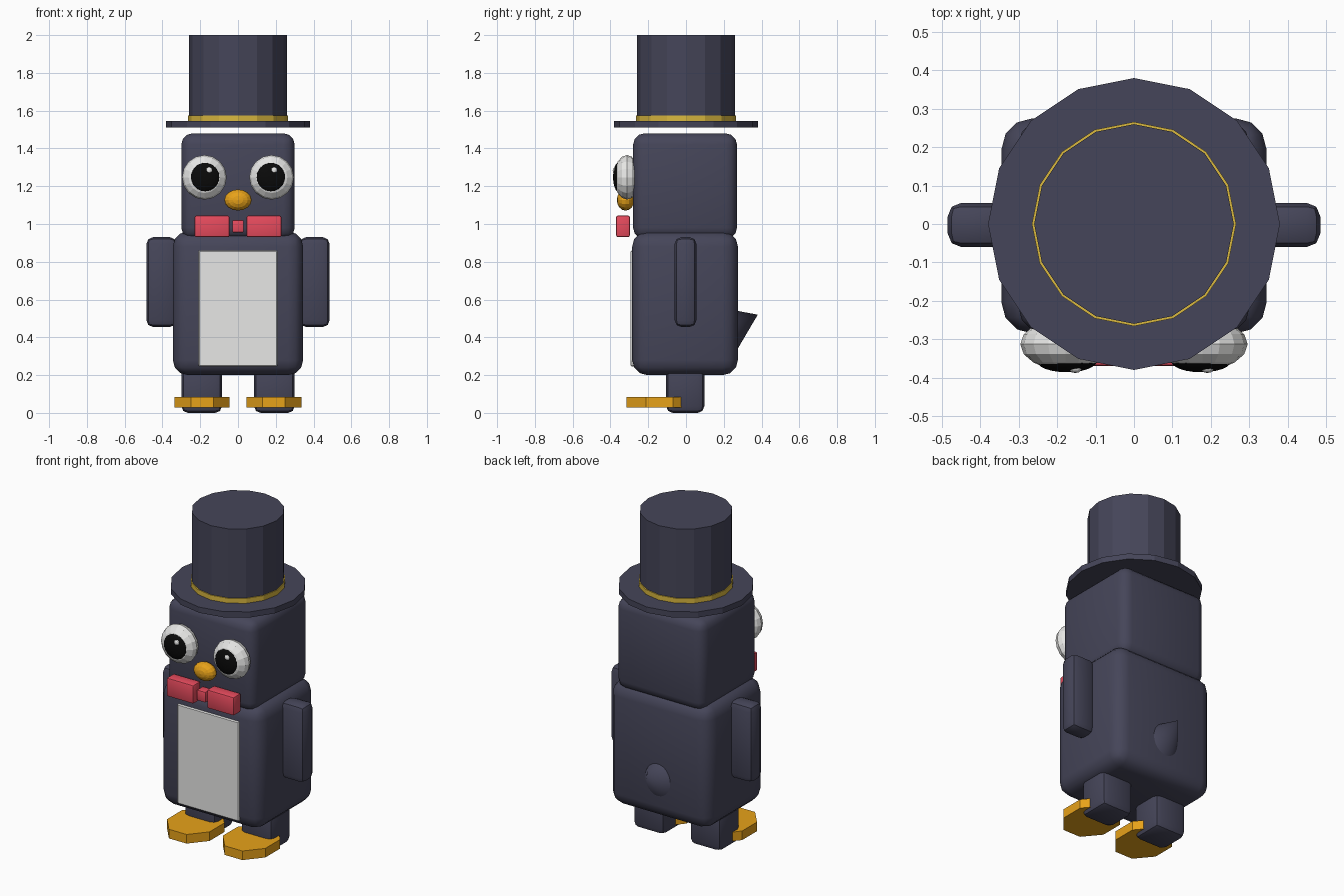
import bpy, math
from math import radians

if "Cube" in bpy.data.objects:
    bpy.data.objects.remove(bpy.data.objects["Cube"])


def material(name, rgb):
    m = bpy.data.materials.new(name)
    m.diffuse_color = (*rgb, 1)
    m.use_nodes = True
    m.node_tree.nodes["Principled BSDF"].inputs["Base Color"].default_value = m.diffuse_color
    return m


NAVY = material("dark_navy", (0.06, 0.06, 0.10))
WHITE = material("white", (0.8, 0.8, 0.79))
BLACK = material("black", (0.003, 0.003, 0.003))
ORANGE = material("orange", (0.8, 0.36, 0.01))
GOLD = material("gold", (0.7, 0.48, 0.05))
RED = material("red", (0.8, 0.07, 0.11))


def finish(name, mat):
    ob = bpy.context.object
    ob.name = name
    ob.data.materials.append(mat)
    return ob


def box(name, mat, x, y, z, bevel, segments=3):
    """Rounded box from (min, max) ranges."""
    lo_hi = (x, y, z)
    bpy.ops.mesh.primitive_cube_add(size=1, location=[(a + b) / 2 for a, b in lo_hi])
    ob = finish(name, mat)
    ob.scale = [b - a for a, b in lo_hi]
    bpy.ops.object.transform_apply(location=False, rotation=False, scale=True)
    mod = ob.modifiers.new("rounding", 'BEVEL')
    mod.width, mod.segments = bevel, segments
    bpy.ops.object.modifier_apply(modifier=mod.name)
    bpy.ops.object.shade_smooth_by_angle(angle=radians(35))
    return ob


def ball(name, mat, loc, radii, segments=16, rings=8):
    """Faceted ellipsoid with its poles along y; radii are x, y, z."""
    bpy.ops.mesh.primitive_uv_sphere_add(segments=segments, ring_count=rings, radius=1,
                                         location=loc, rotation=(radians(90), 0, 0))
    ob = finish(name, mat)
    ob.scale = (radii[0], radii[2], radii[1])
    return ob


def disc(name, mat, r, z0, z1):
    bpy.ops.mesh.primitive_cylinder_add(vertices=16, radius=r, depth=z1 - z0,
                                        location=(0, 0, (z0 + z1) / 2))
    return finish(name, mat)


# Body, head and belly panel
box("body", NAVY, (-0.345, 0.345), (-0.285, 0.275), (0.20, 0.96), 0.08)
box("head", NAVY, (-0.30, 0.30), (-0.28, 0.27), (0.92, 1.48), 0.06)
box("belly", WHITE, (-0.21, 0.21), (-0.293, -0.25), (0.245, 0.86), 0.006, 1)

# Top hat
disc("hat_brim", NAVY, 0.38, 1.51, 1.545)
disc("hat_band", GOLD, 0.266, 1.545, 1.575)
disc("hat_crown", NAVY, 0.26, 1.545, 2.0)

# Paired parts
for s, side in ((-1, "left"), (1, "right")):
    def span(a, b):
        return tuple(sorted((s * a, s * b)))

    box(side + "_arm", NAVY, span(0.325, 0.485), (-0.06, 0.055), (0.455, 0.93), 0.035, 2)
    box(side + "_leg", NAVY, span(0.085, 0.30), (-0.105, 0.097), (0.0, 0.27), 0.035, 2)

    # Eight-sided foot stretched forward
    bpy.ops.mesh.primitive_cylinder_add(vertices=8, radius=1, depth=1,
                                        location=(s * 0.19, -0.14, 0.057),
                                        rotation=(0, 0, 0))
    foot = finish(side + "_foot", ORANGE)
    for v in foot.data.vertices:
        a = math.atan2(v.co.y, v.co.x) + radians(22.5)
        v.co.x, v.co.y = 0.157 * math.cos(a), 0.189 * math.sin(a)
        v.co.z *= 0.056

    # Eye, pupil and glint
    ball(side + "_eye", WHITE, (s * 0.178, -0.313, 1.247), (0.118, 0.068, 0.118))
    ball(side + "_pupil", BLACK, (s * 0.175, -0.357, 1.248), (0.078, 0.029, 0.078), 24, 12)
    ball(side + "_glint", WHITE, (s * 0.172 + 0.019, -0.374, 1.284), (0.018, 0.014, 0.018), 12, 6)

    # Bow wing
    box(side + "_bow", RED, span(0.045, 0.23), (-0.37, -0.297), (0.93, 1.045), 0.01, 2)

box("bow_knot", RED, (-0.03, 0.03), (-0.36, -0.30), (0.955, 1.02), 0.006, 2)

# Beak
ball("beak", ORANGE, (0, -0.32, 1.127), (0.072, 0.046, 0.056))

# Tail: cone tilted up and back out of the body
tilt = radians(24.5)
length = 0.2
bpy.ops.mesh.primitive_cone_add(
    vertices=32, radius1=0.14, radius2=0, depth=length,
    location=(0, 0.38 - length / 2 * math.cos(tilt), 0.52 - length / 2 * math.sin(tilt)),
    rotation=(tilt - radians(90), 0, 0))
finish("tail", NAVY)
bpy.ops.object.shade_smooth_by_angle(angle=radians(35))
